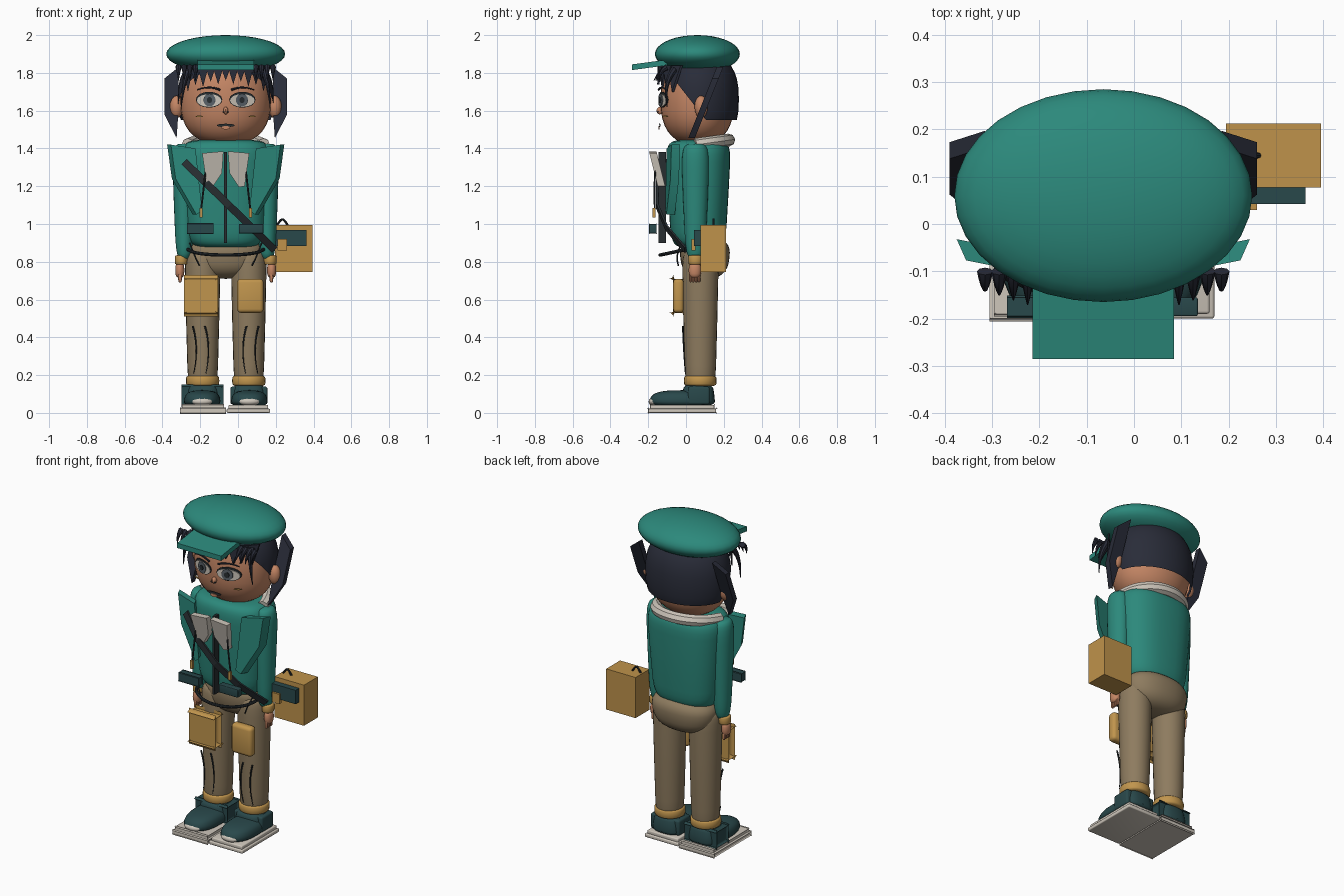
import bpy, bmesh
from math import sin, cos, pi, sqrt, copysign
from mathutils import Vector

cube = bpy.data.objects.get("Cube")
if cube:
    bpy.data.objects.remove(cube)

MIDLINE = -.065  # the side bag shifts the figure off centre


def material(name, red, green, blue):
    mat = bpy.data.materials.new(name)
    mat.use_nodes = True
    mat.diffuse_color = (red, green, blue, 1)
    shader = next(n for n in mat.node_tree.nodes if n.type == "BSDF_PRINCIPLED")
    shader.inputs["Base Color"].default_value = (red, green, blue, 1)
    return mat


TEAL = material("teal cloth", .025, .25, .2)
TAN = material("tan cloth", .27, .2, .115)
SKIN = material("skin", .56, .24, .13)
HAIR = material("blue black hair", .022, .025, .04)
GOLD = material("gold padding", .53, .3, .075)
BAG = material("bag leather", .52, .29, .07)
FUR = material("off white", .62, .57, .5)
DARK = material("dark teal", .022, .065, .07)
CHARCOAL = material("charcoal", .02, .026, .03)
GREY = material("iris grey", .1, .12, .14)


def add_object(name, mesh, mat):
    mesh.name = name
    mesh.materials.clear()
    mesh.materials.append(mat)
    mesh.shade_smooth()
    mesh.set_sharp_from_angle(angle=.7)
    bpy.context.collection.objects.link(bpy.data.objects.new(name, mesh))


def finish(name, bm, mat):
    bmesh.ops.recalc_face_normals(bm, faces=bm.faces)
    mesh = bpy.data.meshes.new(name)
    bm.to_mesh(mesh)
    bm.free()
    add_object(name, mesh, mat)


def box(name, mat, at, size, side=1, bevel=0):
    bm = bmesh.new()
    bmesh.ops.create_cube(bm, size=1)
    for v in bm.verts:
        v.co = [a + c * s for a, c, s in zip(at, v.co, size)]
        v.co.x = MIDLINE + side * v.co.x
    if bevel:
        bmesh.ops.bevel(bm, geom=bm.edges[:], offset=bevel, segments=3, profile=.5, affect="EDGES")
    finish(name, bm, mat)


def blob(name, mat, at, radius, side=1, square=1, flat=1, taper=0, detail=24, cuts=()):
    """Superellipsoid: square shapes the plan, flat the ends, taper widens the top."""
    def power(value, exponent):
        return copysign(abs(value) ** exponent, value)

    bm = bmesh.new()
    bmesh.ops.create_uvsphere(bm, u_segments=detail, v_segments=detail // 2 + 2, radius=1)
    for v in bm.verts:
        ring = max(sqrt(v.co.x ** 2 + v.co.y ** 2), 1e-6)
        height = power(v.co.z, flat)
        spread = ring ** flat * (1 + taper * height)
        x = power(v.co.x / ring, square) * spread
        y = power(v.co.y / ring, square) * spread
        v.co = [a + c * r for a, c, r in zip(at, (x, y, height), radius)]
        v.co.x = MIDLINE + side * v.co.x
    for point, normal in cuts:
        bmesh.ops.bisect_plane(bm, geom=bm.verts[:] + bm.edges[:] + bm.faces[:],
                               plane_co=point, plane_no=normal, clear_inner=True)
    finish(name, bm, mat)


def plate(name, mat, points, depth, side=1):
    """Polygon extruded along the depth vector."""
    bm = bmesh.new()
    face = bm.faces.new([bm.verts.new((MIDLINE + side * x, y, z)) for x, y, z in points])
    extruded = bmesh.ops.extrude_face_region(bm, geom=[face], use_keep_orig=True)["geom"]
    for item in extruded:
        if isinstance(item, bmesh.types.BMVert):
            item.co += Vector((side * depth[0], depth[1], depth[2]))
    finish(name, bm, mat)


def tube(name, mat, radius, points, side=1, tip=1):
    """Round cord through a few points, narrowing to the tip factor."""
    curve = bpy.data.curves.new(name, "CURVE")
    curve.dimensions = "3D"
    curve.bevel_depth, curve.bevel_resolution = radius, 2
    curve.use_fill_caps = True
    spline = curve.splines.new("NURBS")
    spline.points.add(len(points) - 1)
    spline.use_endpoint_u, spline.order_u, spline.resolution_u = True, 3, 6
    for i, (x, y, z) in enumerate(points):
        spline.points[i].co = (MIDLINE + side * x, y, z, 1)
        spline.points[i].radius = 1 + (tip - 1) * i / (len(points) - 1)
    helper = bpy.data.objects.new(name, curve)
    bpy.context.collection.objects.link(helper)
    depsgraph = bpy.context.evaluated_depsgraph_get()
    mesh = bpy.data.meshes.new_from_object(helper.evaluated_get(depsgraph))
    bpy.data.objects.remove(helper)
    add_object(name, mesh, mat)


def face_y(x, gap):
    """Front of the face at x, moved forward by the gap."""
    return .06 - .2 * sqrt(max(0, 1 - (x / .25) ** 2)) - gap


def oval(name, mat, x, z, wide, high, gap, side=1):
    ring = [(x + wide * cos(i * pi / 8), z + high * sin(i * pi / 8)) for i in range(16)]
    plate(name, mat, [(px, face_y(px, gap), pz) for px, pz in ring], (0, .005, 0), side)


# Cap
blob("cap_crown", TEAL, at=(0, .06, 1.9), radius=(.315, .225, .1), detail=32)
plate("cap_brim", TEAL, [(-.15, y, z) for y, z in ((-.285, 1.815), (-.285, 1.845), (-.1, 1.87), (-.1, 1.84))],
      depth=(.3, 0, 0))

# Head and hair shell
blob("head", SKIN, at=(0, .06, 1.66), radius=(.24, .195, .24), flat=.8, detail=32)
blob("hair_shell", HAIR, at=(0, .07, 1.66), radius=(.255, .21, .25), flat=.8, detail=32,
     cuts=[((0, 0, 1.55), (0, 0, 1)), ((0, -.09, 1.8), (0, .7, .55))])
blob("nose", SKIN, at=(0, -.138, 1.6), radius=(.014, .018, .02), detail=10)
oval("mouth", CHARCOAL, 0, 1.522, wide=.048, high=.009, gap=.003)
oval("lower_lip", SKIN, 0, 1.51, wide=.024, high=.009, gap=.005)

# Fringe
for i in range(-5, 6):
    x = i * .04
    top = [(px, face_y(px, .01), 1.84) for px in (x - .03, x + .03)]
    tip = (x, face_y(x, .015), 1.76 - x * x - .02 * (i % 2))
    plate("fringe_lock", HAIR, top + [tip], depth=(0, .012, 0))

for side, tag in ((1, "left_"), (-1, "right_")):
    # Side hair and ear
    outline = ((.25, 1.83), (.325, 1.77), (.325, 1.58), (.26, 1.455), (.25, 1.6))
    plate(tag + "side_lock", HAIR, [(x, .4 * z - .57, z) for x, z in outline], (0, .035, 0), side)
    tube(tag + "temple_lock", HAIR, .02, [(.2, -.06, 1.82), (.225, -.12, 1.75), (.235, -.1, 1.62)], side, tip=.1)
    for k in range(4):
        fan = .16 + .03 * k
        tube(tag + "tuft", HAIR, .017, [(fan, -.1, 1.83), (fan, -.14, 1.81), (fan, -.17 + .01 * k, 1.76)], side, tip=.1)
    blob(tag + "ear", SKIN, (.26, .08, 1.62), (.036, .035, .06), side, detail=12)

    # Eye
    oval(tag + "eye_rim", CHARCOAL, .088, 1.658, wide=.07, high=.042, gap=.003, side=side)
    oval(tag + "eye_white", FUR, .088, 1.654, wide=.065, high=.034, gap=.007, side=side)
    oval(tag + "iris", GREY, .086, 1.656, wide=.032, high=.034, gap=.011, side=side)
    oval(tag + "pupil", CHARCOAL, .086, 1.656, wide=.014, high=.016, gap=.015, side=side)
    oval(tag + "nostril", CHARCOAL, .012, 1.593, wide=.006, high=.004, gap=.012, side=side)
    oval(tag + "cheek_mark", GOLD, .14, 1.57, wide=.02, high=.004, gap=.006, side=side)
    brow = [(x, face_y(x, .006), z) for x, z in ((.03, 1.71), (.09, 1.735), (.15, 1.71))]
    tube(tag + "brow", HAIR, .006, brow, side, tip=.5)

    # Sleeve, cuff and hand
    blob(tag + "sleeve", TEAL, (.22, .05, 1.12), (.055, .065, .305), side, flat=.4, taper=.2)
    blob(tag + "cuff", GOLD, (.235, .05, .81), (.034, .038, .025), side, flat=.3, detail=16)
    blob(tag + "hand", SKIN, (.243, .047, .755), (.024, .033, .04), side, flat=.7, detail=16)
    for k in range(4):
        blob(tag + "finger", SKIN, (.242, .024 + .015 * k, .718), (.01, .008, .028), side, flat=.6, detail=8)

    # Front panel, scarf end, pocket and cord
    outline = ((.29, 1.42), (.16, 1.4), (.125, 1.07), (.155, 1.05), (.265, 1.24))
    plate(tag + "front_panel", TEAL, [(x, .2 * x - .135, z) for x, z in outline], (.02, .045, 0), side)
    outline = ((.125, 1.375), (.012, 1.385), (.02, 1.27), (.07, 1.195), (.1, 1.2))
    plate(tag + "scarf_end", FUR, [(x, .15 - .25 * z, z) for x, z in outline], (0, .04, 0), side)
    box(tag + "pocket", DARK, (.135, -.175, .975), (.13, .04, .05), side, bevel=.004)
    tube(tag + "cord", CHARCOAL, .005, [(.1, -.16, 1.35), (.115, -.17, 1.2), (.13, -.165, 1.08)], side)
    box(tag + "cord_tip", GOLD, (.13, -.17, 1.06), (.016, .016, .05), side)

    # Trouser leg, creases and knee pad
    blob(tag + "leg", TAN, (.122, .076, .5), (.088, .09, .36), side, flat=.25, taper=.1)
    for x in (.09, .155):
        tube(tag + "crease", CHARCOAL, .005, [(x + .02, -.016, .46), (x - .015, -.014, .34), (x + .015, -.004, .21)],
             side, tip=.4)
    box(tag + "knee_pad", GOLD, (.13, -.04, .62), (.14, .055, .18), side, bevel=.02)
    tube(tag + "hip_crease", CHARCOAL, .004, [(.19, -.02, .9), (.17, -.06, .84), (.14, -.04, .78)], side)

    # Shoe
    blob(tag + "ankle_band", GOLD, (.122, .075, .17), (.088, .086, .03), side, flat=.4)
    blob(tag + "shoe_toe", DARK, (.125, -.02, .075), (.095, .17, .045), side, square=.8, flat=.7, taper=-.1)
    blob(tag + "shoe_ankle", DARK, (.122, .065, .095), (.09, .085, .055), side, square=.7, flat=.4, taper=-.08)
    box(tag + "heel_guard", DARK, (.123, .068, .092), (.196, .115, .095), side, bevel=.012)
    blob(tag + "toe_cap", FUR, (.125, -.168, .06), (.055, .03, .022), side, detail=16)
    box(tag + "sole", FUR, (.12, -.02, .011), (.23, .36, .022), side, bevel=.006)
    box(tag + "midsole", FUR, (.12, -.02, .03), (.21, .34, .024), side, bevel=.006)

# Jacket body, fur collar and hips
blob("jacket", TEAL, at=(0, .065, 1.16), radius=(.225, .16, .285), square=.8, flat=.3, taper=.1, detail=32)
collar = [(-.2 * cos(i * pi / 8), .05 + .18 * sin(i * pi / 8), 1.42 + .025 * sin(i * pi / 8)) for i in range(9)]
tube("fur_collar", FUR, .034, collar)
blob("hips", TAN, at=(0, .1, .82), radius=(.2, .13, .11), square=.9, flat=.75, taper=.1, detail=32)

# Zip, belt and cross strap
box("zip", CHARCOAL, at=(0, -.125, 1.14), size=(.016, .04, .48))
belt = [(.2 * cos(i * pi / 8), -.14 * sin(i * pi / 8), .865 - .03 * sin(i * pi / 8)) for i in range(9)]
tube("belt", CHARCOAL, .009, belt)
strap = [(-.22 + .12 * i, -.165 + .025 * (i - 1.5) ** 2, 1.33 - .117 * i) for i in range(5)]
for start, end in zip(strap, strap[1:]):
    edges = [(x + w, y, z + w) for (x, y, z), w in ((start, -.014), (end, -.014), (end, .014), (start, .014))]
    plate("cross_strap", CHARCOAL, edges, depth=(0, .012, 0))

# Side bag
box("bag", BAG, at=(.36, .145, .87), size=(.2, .135, .25))
box("bag_flap", DARK, at=(.345, .06, .925), size=(.165, .035, .085))
box("bag_clasp", BAG, at=(.3, .04, .89), size=(.05, .02, .06))
tube("bag_handle", CHARCOAL, .006, [(.27 + .02 * i, .145, .99 + .04 * sin(i * pi / 3)) for i in range(4)])
